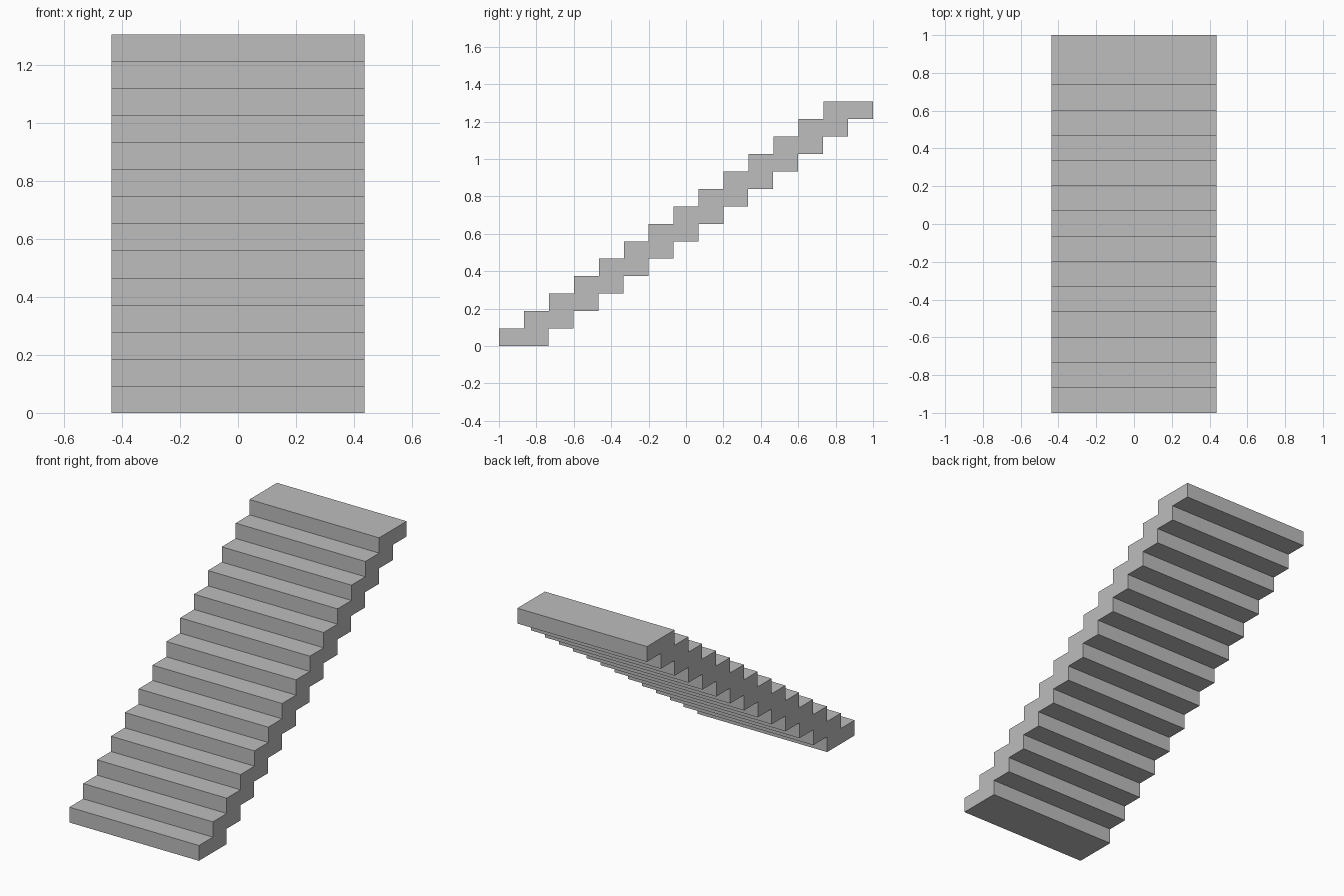
import bpy

cube = bpy.data.objects.get("Cube")
if cube:
    bpy.data.objects.remove(cube, do_unlink=True)

STEPS = 14
WIDTH, HEIGHT, LENGTH = 0.874, 1.306, 2.0
RISE = HEIGHT / STEPS
TREAD = 0.265
PITCH = (LENGTH - TREAD) / (STEPS - 1)

# Plain grey stone
grey = bpy.data.materials.new("stone_grey")
grey.use_nodes = True
colour = (0.51, 0.51, 0.51, 1)
grey.diffuse_color = colour
grey.node_tree.nodes["Principled BSDF"].inputs["Base Color"].default_value = colour


def add_step(index):
    """One slab, overlapping half of the slab below it."""
    y = -LENGTH / 2 + TREAD / 2 + index * PITCH
    z = (index + 0.5) * RISE
    bpy.ops.mesh.primitive_cube_add(size=1, location=(0, y, z))
    step = bpy.context.object
    step.name = f"step_{index + 1:02d}"
    step.scale = (WIDTH, TREAD, RISE)
    bpy.ops.object.transform_apply(location=False, rotation=False, scale=True)
    step.data.materials.append(grey)


# Flight of steps rising from front to back
for i in range(STEPS):
    add_step(i)
